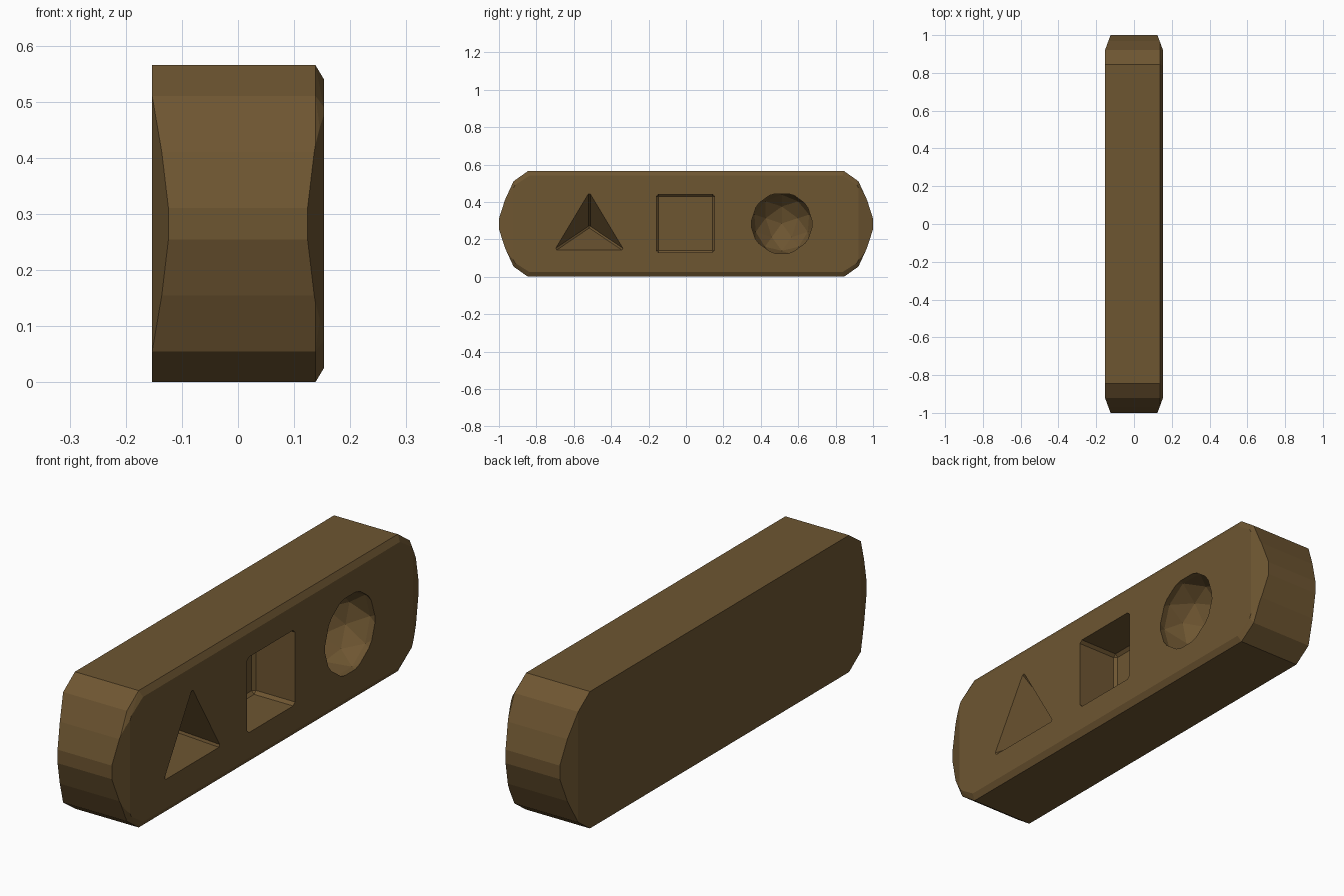
import bpy, bmesh, math
from mathutils import Vector, Matrix

if "Cube" in bpy.data.objects:
    bpy.data.objects.remove(bpy.data.objects["Cube"])

brown = bpy.data.materials.new("dark brown wood")
brown.diffuse_color = (0.155, 0.092, 0.031, 1)
brown.use_nodes = True
brown.node_tree.nodes["Principled BSDF"].inputs["Base Color"].default_value = brown.diffuse_color


def make_object(name, bm, cutter=False):
    bmesh.ops.recalc_face_normals(bm, faces=bm.faces)
    me = bpy.data.meshes.new(name)
    bm.to_mesh(me)
    bm.free()
    me.materials.append(brown)
    ob = bpy.data.objects.new(name, me)
    bpy.context.collection.objects.link(ob)
    if cutter:
        ob.hide_render = True
        ob.hide_set(True)
    return ob


# body: faceted stadium profile, with a small chamfer round the front face
MID = 0.2825
half = [(0.845, 0.2825), (0.922, 0.228), (0.968, 0.128), (1.0, 0.028)]
quarter = half + [(y, -z) for y, z in reversed(half)]
profile = quarter + [(-y, z) for y, z in reversed(quarter)]

bm = bmesh.new()
for x, inset in ((-0.153, 0), (0.138, 0), (0.153, 0.025)):
    for y, z in profile:
        k = 1 - inset / 0.2825
        s = math.copysign(inset * 0.3, y)
        bm.verts.new((x, y - s, MID + z * k))
hull = bmesh.ops.convex_hull(bm, input=bm.verts)
bmesh.ops.dissolve_limit(bm, angle_limit=0.01, verts=bm.verts, edges=bm.edges)

# slanted cuts at the four end corners
for sx in (-1, 1):
    for sy in (-1, 1):
        res = bmesh.ops.bisect_plane(
            bm, geom=bm.verts[:] + bm.edges[:] + bm.faces[:], dist=1e-5,
            plane_co=(sx * 0.153, sy * 0.922, 0),
            plane_no=Vector((sx * 0.078, sy * 0.029, 0)).normalized(), clear_outer=True)
        edges = [e for e in bm.edges if e.is_boundary]
        bmesh.ops.holes_fill(bm, edges=edges, sides=0)
body = make_object("block_body", bm)

# square pocket cutter
bm = bmesh.new()
bmesh.ops.create_cube(bm, size=0.312, matrix=Matrix.Translation((0.119, -0.003, 0.285)))
bmesh.ops.bevel(bm, geom=bm.edges[:], offset=0.012, segments=1, affect='EDGES')
square = make_object("square_pocket_cutter", bm, True)

# triangular pyramid pocket cutter, extended past the face
bm = bmesh.new()
apex = Vector((-0.09, -0.517, 0.268))
base = [(0.153, -0.702, 0.143), (0.153, -0.332, 0.143), (0.153, -0.517, 0.452)]
tip = bm.verts.new(apex)
ring = [bm.verts.new(apex + (Vector(p) - apex) * 1.15) for p in base]
bm.faces.new(ring)
for i in range(3):
    bm.faces.new((ring[i], ring[(i + 1) % 3], tip))
bmesh.ops.recalc_face_normals(bm, faces=bm.faces)
bmesh.ops.bevel(bm, geom=bm.edges[:], offset=0.009, segments=1, affect='EDGES')
triangle = make_object("triangle_pocket_cutter", bm, True)

# round pocket cutter
bm = bmesh.new()
bmesh.ops.create_icosphere(
    bm, subdivisions=2, radius=0.172,
    matrix=Matrix.Translation((0.125, 0.512, 0.285)) @ Matrix.Rotation(math.pi / 2, 4, 'Y'))
sphere = make_object("round_pocket_cutter", bm, True)

for cutter in (square, triangle, sphere):
    mod = body.modifiers.new(cutter.name, 'BOOLEAN')
    mod.operation = 'DIFFERENCE'
    mod.solver = 'EXACT'
    mod.object = cutter
